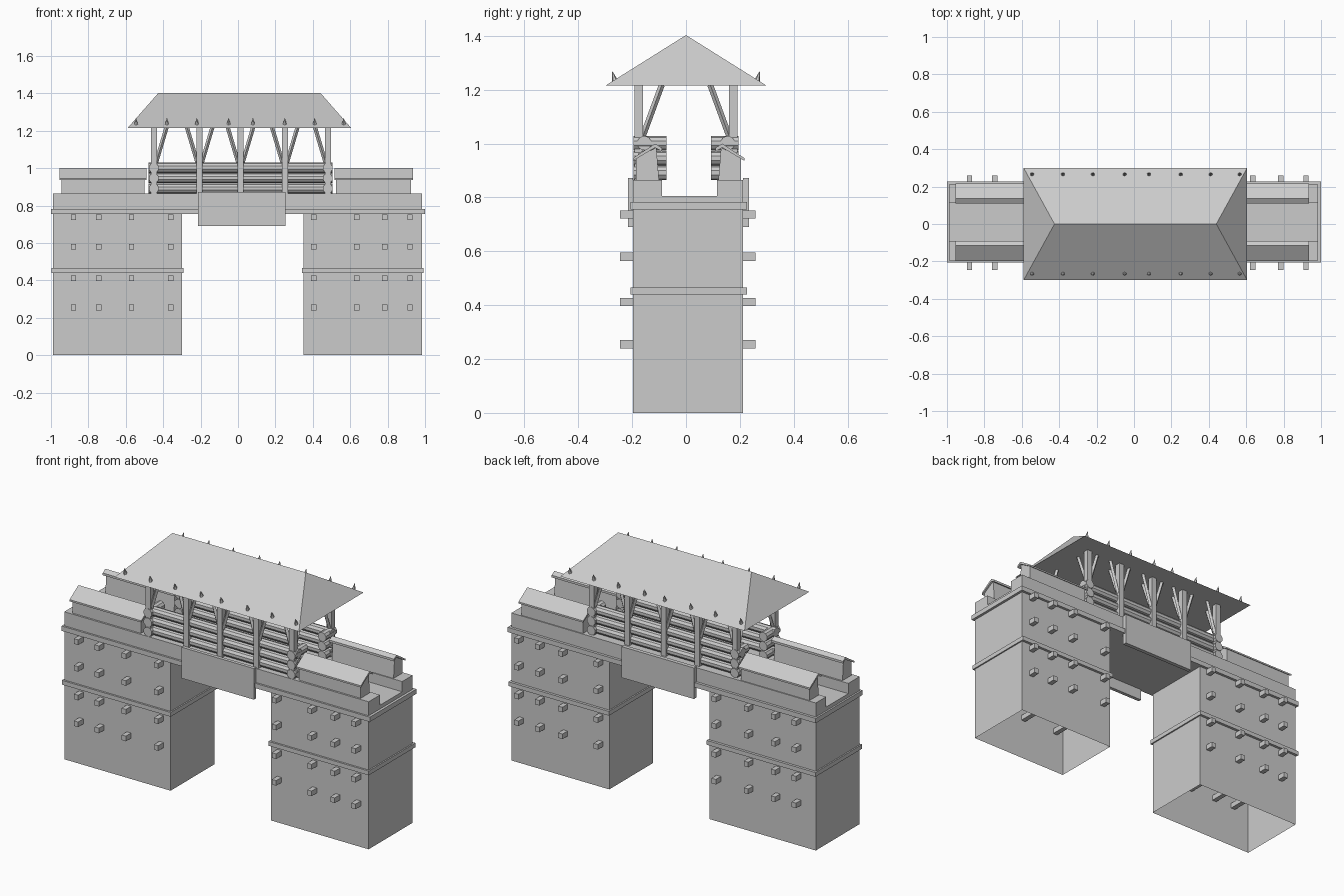
import bpy, bmesh
from mathutils import Vector

old = bpy.data.objects.get("Cube")
if old:
    bpy.data.objects.remove(old, do_unlink=True)

grey = bpy.data.materials.new("weathered grey")
grey.use_nodes = True
GREY = (0.6, 0.6, 0.6, 1)
grey.diffuse_color = GREY
grey.node_tree.nodes["Principled BSDF"].inputs["Base Color"].default_value = GREY

MID = 0.01  # centre line of the walkway in y


def finish(name, bm, smooth=False):
    bmesh.ops.recalc_face_normals(bm, faces=bm.faces)
    me = bpy.data.meshes.new(name)
    bm.to_mesh(me)
    bm.free()
    me.materials.append(grey)
    ob = bpy.data.objects.new(name, me)
    bpy.context.collection.objects.link(ob)
    if smooth:
        bpy.ops.object.select_all(action='DESELECT')
        ob.select_set(True)
        bpy.context.view_layer.objects.active = ob
        bpy.ops.object.shade_smooth_by_angle()
    return ob


def box(name, x, y, z, open_bottom=False):
    bm = bmesh.new()
    bmesh.ops.create_cube(bm, size=1)
    for v in bm.verts:
        for i, (lo, hi) in enumerate((x, y, z)):
            v.co[i] = hi if v.co[i] > 0 else lo
    if open_bottom:
        low = [f for f in bm.faces if all(v.co.z < z[0] + 0.001 for v in f.verts)]
        bmesh.ops.delete(bm, geom=low, context='FACES')
    return finish(name, bm)


def rod(name, a, b, r, sides, tip=None, smooth=False):
    a, b = Vector(a), Vector(b)
    d = b - a
    bm = bmesh.new()
    bmesh.ops.create_cone(bm, cap_ends=True, segments=sides, radius1=r,
                          radius2=r if tip is None else tip, depth=d.length)
    rot = d.to_track_quat('Z', 'Y')
    for v in bm.verts:
        v.co = rot @ v.co + (a + b) / 2
    return finish(name, bm, smooth)


def extrude_x(name, profile, x0, x1):
    bm = bmesh.new()
    face = bm.faces.new([bm.verts.new((x0, y, z)) for y, z in profile])
    new = bmesh.ops.extrude_face_region(bm, geom=[face])["geom"]
    for v in new:
        if isinstance(v, bmesh.types.BMVert):
            v.co.x = x1
    if face.is_valid and not any(len(e.link_faces) < 2 for e in face.edges):
        pass
    else:
        bmesh.ops.holes_fill(bm, edges=bm.edges)
    return finish(name, bm)


# Two hollow towers, each with a middle ledge
WALL_Y = (-0.196, 0.211)
LEDGE_Y = (-0.207, 0.226)
towers = {"right": (-0.99, -0.30), "left": (0.35, 0.985)}
for side, (x0, x1) in towers.items():
    box(side + "_tower", (x0, x1), WALL_Y, (0, 0.757), open_bottom=True)
    box(side + "_tower_ledge", (x0 - 0.008, x1 + 0.008), LEDGE_Y, (0.44, 0.465))

# Timbers poking out of the tower walls
for x in (-0.88, -0.745, -0.57, -0.36, 0.405, 0.635, 0.785, 0.92):
    for z in (0.737, 0.58, 0.412, 0.255):
        box("wall_timber", (x - 0.014, x + 0.014), (-0.245, 0.258),
            (z - 0.015, z + 0.015))

# Bridge deck, ledge and parapets
box("deck_ledge", (-1, 1), LEDGE_Y, (0.755, 0.783))
box("deck_floor", (-0.99, 0.985), WALL_Y, (0.783, 0.805))
box("front_parapet", (-0.99, 0.985), (-0.196, -0.09), (0.805, 0.865))
box("back_parapet", (-0.99, 0.985), (0.115, 0.211), (0.805, 0.865))

# Hanging panels over the middle span
box("front_panel", (-0.215, 0.255), (-0.216, -0.196), (0.69, 0.872))
box("back_panel", (-0.215, 0.255), (0.211, 0.234), (0.69, 0.872))

# Sloped copings on the outer stretches, plus log walls, posts and braces
COPING_WALL = [(-0.185, 0.86), (-0.185, 0.95), (-0.11, 0.985), (-0.1, 0.86)]
COPING_CAP = [(-0.197, 0.936), (-0.197, 0.946), (-0.115, 1.0),
              (-0.09, 0.985), (-0.09, 0.972), (-0.115, 0.985)]
POSTS = (-0.45, -0.205, 0.013, 0.25, 0.48)
LOG_Z = (0.892, 0.947, 1.002)
for side, s in (("front", 1), ("back", -1)):
    def flip(y):
        return y if s > 0 else 2 * MID - y
    for x0, x1 in ((-0.955, -0.49), (0.515, 0.935)):
        extrude_x(side + "_coping_wall", [(flip(y), z) for y, z in COPING_WALL],
                  x0 + 0.01, x1 - 0.01)
        extrude_x(side + "_coping_cap", [(flip(y), z) for y, z in COPING_CAP], x0, x1)

    # Stacked log wall with crossing logs at the corners
    for z in LOG_Z:
        y = -0.155 * s
        rod(side + "_log", (-0.478, y, z), (0.505, y, z), 0.027, 10, smooth=True)
        for x in (POSTS[0], POSTS[-1]):
            rod(side + "_cross_log", (x, -0.195 * s, z - 0.001),
                (x, flip(-0.072), z - 0.001), 0.027, 10, smooth=True)

    # Posts with struts up to the roof
    for i, x in enumerate(POSTS):
        y = -0.175 * s
        box(side + "_post", (x - 0.016, x + 0.016), (y - 0.016, y + 0.016), (0.865, 1.22))
        rod(side + "_inner_brace", (x, y + 0.012 * s, 1.02), (x, -0.09 * s, 1.218), 0.011, 4)
        for d in (-1, 1):
            if 0 <= i + d < len(POSTS):
                rod(side + "_side_brace", (x + 0.012 * d, y, 1.03),
                    (x + 0.068 * d, y, 1.218), 0.011, 4)

    # Small pegs along the eaves
    for x in (-0.545, -0.38, -0.22, -0.05, 0.08, 0.25, 0.41, 0.565):
        rod(side + "_eave_peg", (x, -0.262 * s, 1.225), (x, -0.274 * s, 1.268),
            0.014, 6, tip=0.001)

# Hipped roof
bm = bmesh.new()
a, b, c, d = [bm.verts.new((x, y, 1.215)) for x, y in
              ((-0.59, -0.3), (0.605, -0.3), (0.605, 0.3), (-0.59, 0.3))]
e, f = [bm.verts.new((x, 0, 1.403)) for x in (-0.425, 0.44)]
for face in ((a, b, f, e), (b, c, f), (c, d, e, f), (d, a, e), (d, c, b, a)):
    bm.faces.new(face)
finish("hipped_roof", bm)
